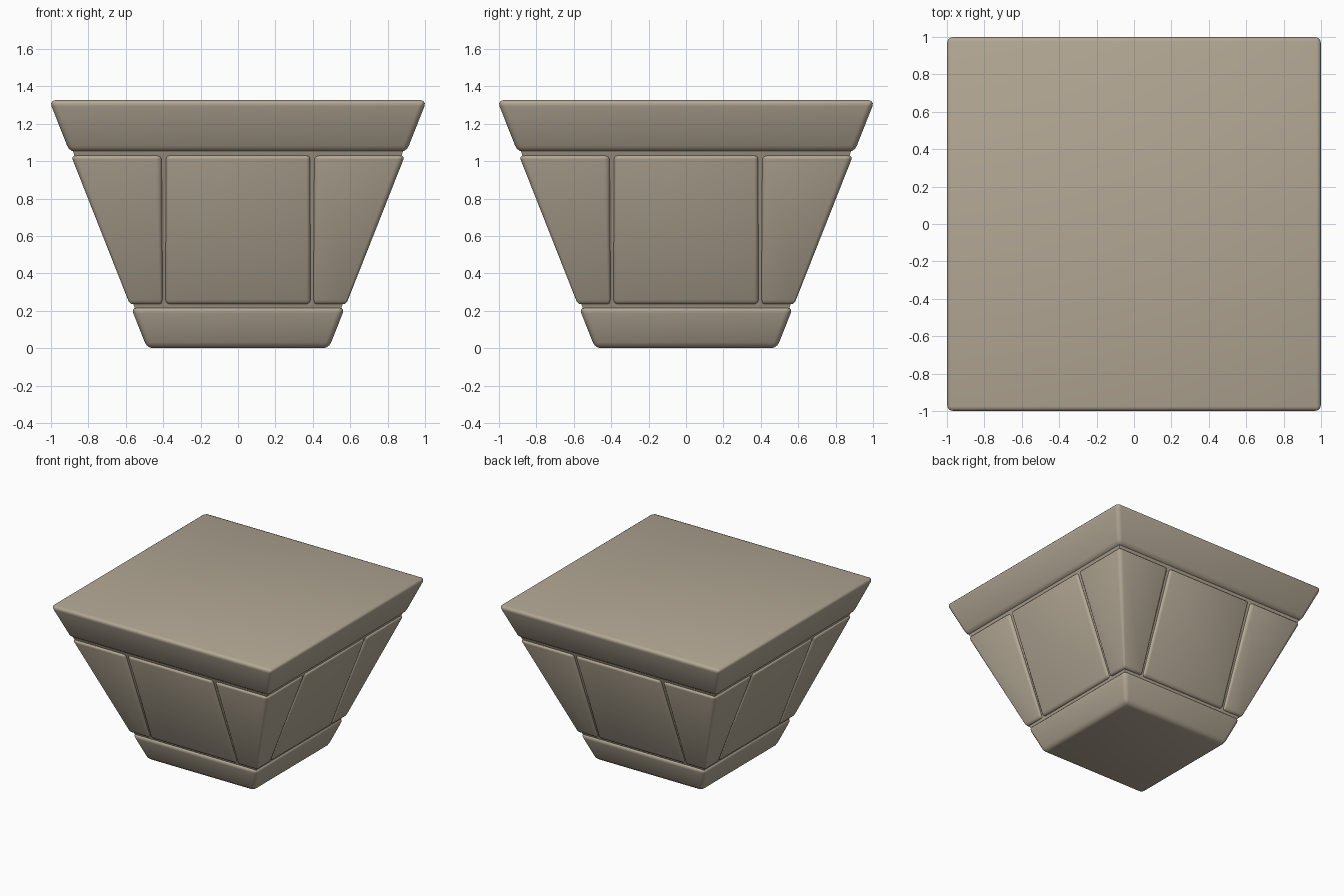
import bpy, bmesh
from mathutils import Matrix

if "Cube" in bpy.data.objects:
    bpy.data.objects.remove(bpy.data.objects["Cube"])

SLOPE = 0.395

# warm stone colour
stone = bpy.data.materials.new("stone")
stone.diffuse_color = (0.45, 0.39, 0.30, 1)
stone.use_nodes = True
stone.node_tree.nodes["Principled BSDF"].inputs["Base Color"].default_value = stone.diffuse_color

def half(z):
    """Half width of the flared body at height z."""
    return 0.486 + SLOPE * z

def block(name, x, y, z, r, turn=0):
    """Rounded block; x and y give (low, high) as functions of height."""
    zm = (z[0] + z[1]) / 2
    lo = (x[0](zm), y[0](zm), z[0])
    hi = (x[1](zm), y[1](zm), z[1])
    bm = bmesh.new()
    bmesh.ops.create_cube(bm, size=1)
    for v in bm.verts:
        v.co = [l + (c + 0.5) * (h - l) for c, l, h in zip(v.co, lo, hi)]
    if r:
        bmesh.ops.bevel(bm, geom=bm.edges[:], offset=r, segments=3,
                        profile=0.5, affect='EDGES')
    # flare the rounded box to follow the sloping sides
    for v in bm.verts:
        for i, f in enumerate((x, y)):
            t = (v.co[i] - lo[i]) / (hi[i] - lo[i])
            a, b = f[0](v.co.z), f[1](v.co.z)
            v.co[i] = a + t * (b - a)
    bm.transform(Matrix.Rotation(turn * 1.5707963, 4, 'Z'))
    for f in bm.faces:
        f.smooth = bool(r)
    me = bpy.data.meshes.new(name)
    bm.to_mesh(me)
    bm.free()
    me.materials.append(stone)
    ob = bpy.data.objects.new(name, me)
    bpy.context.collection.objects.link(ob)

def const(c):
    return lambda z: c

neg = lambda z: -half(z)
full = (neg, half)

# bottom and top bands
block("bottom_band", full, full, (0, 0.22), 0.032)
block("top_band", full, full, (1.05, 1.326), 0.032)

# recessed core seen in the joints
inset = (lambda z: 0.019 - half(z), lambda z: half(z) - 0.019)
block("core", inset, inset, (0.1, 1.2), 0)

# four centre panels and four corner stones
for k in range(4):
    block(f"centre_panel_{k + 1}", (const(-0.387), const(0.387)),
          (neg, const(-0.3)), (0.236, 1.032), 0.022, k)
    block(f"corner_stone_{k + 1}", (const(0.405), half),
          (neg, const(-0.405)), (0.236, 1.032), 0.022, k)
